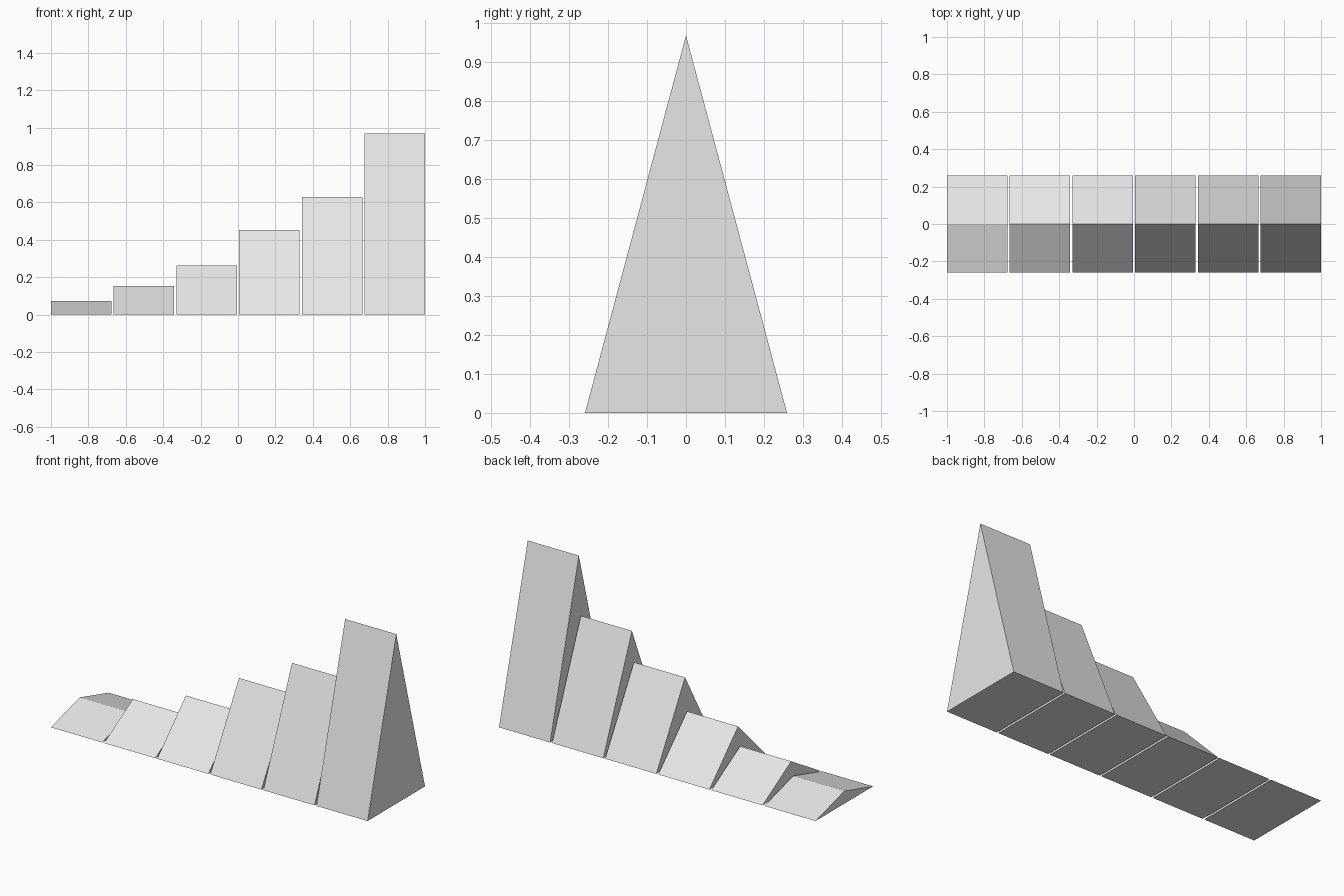
import bpy
import bmesh

cube = bpy.data.objects.get("Cube")
if cube:
    bpy.data.objects.remove(cube, do_unlink=True)

# Single light grey finish
GREY = (0.8, 0.8, 0.8, 1.0)
grey = bpy.data.materials.new("light_grey")
grey.use_nodes = True
grey.diffuse_color = GREY
grey.node_tree.nodes["Principled BSDF"].inputs["Base Color"].default_value = GREY

HEIGHTS = [0.072, 0.152, 0.262, 0.452, 0.628, 0.968]
HALF_DEPTH = 0.259
WIDTH = 0.323
PITCH = (2 - WIDTH) / (len(HEIGHTS) - 1)


def add_wedge(name, left, height):
    """Triangular prism with its ridge along x."""
    bm = bmesh.new()
    profile = [(-HALF_DEPTH, 0), (HALF_DEPTH, 0), (0, height)]
    end = bm.faces.new([bm.verts.new((left, y, z)) for y, z in profile])
    extruded = bmesh.ops.extrude_face_region(bm, geom=[end], use_keep_orig=True)
    moved = [v for v in extruded["geom"] if isinstance(v, bmesh.types.BMVert)]
    bmesh.ops.translate(bm, verts=moved, vec=(WIDTH, 0, 0))
    bmesh.ops.recalc_face_normals(bm, faces=bm.faces)
    mesh = bpy.data.meshes.new(name)
    bm.to_mesh(mesh)
    bm.free()
    mesh.materials.append(grey)
    wedge = bpy.data.objects.new(name, mesh)
    bpy.context.collection.objects.link(wedge)


# Row of wedges rising towards +x
for i, height in enumerate(HEIGHTS):
    add_wedge(f"wedge_{i + 1}", -1 + i * PITCH, height)
